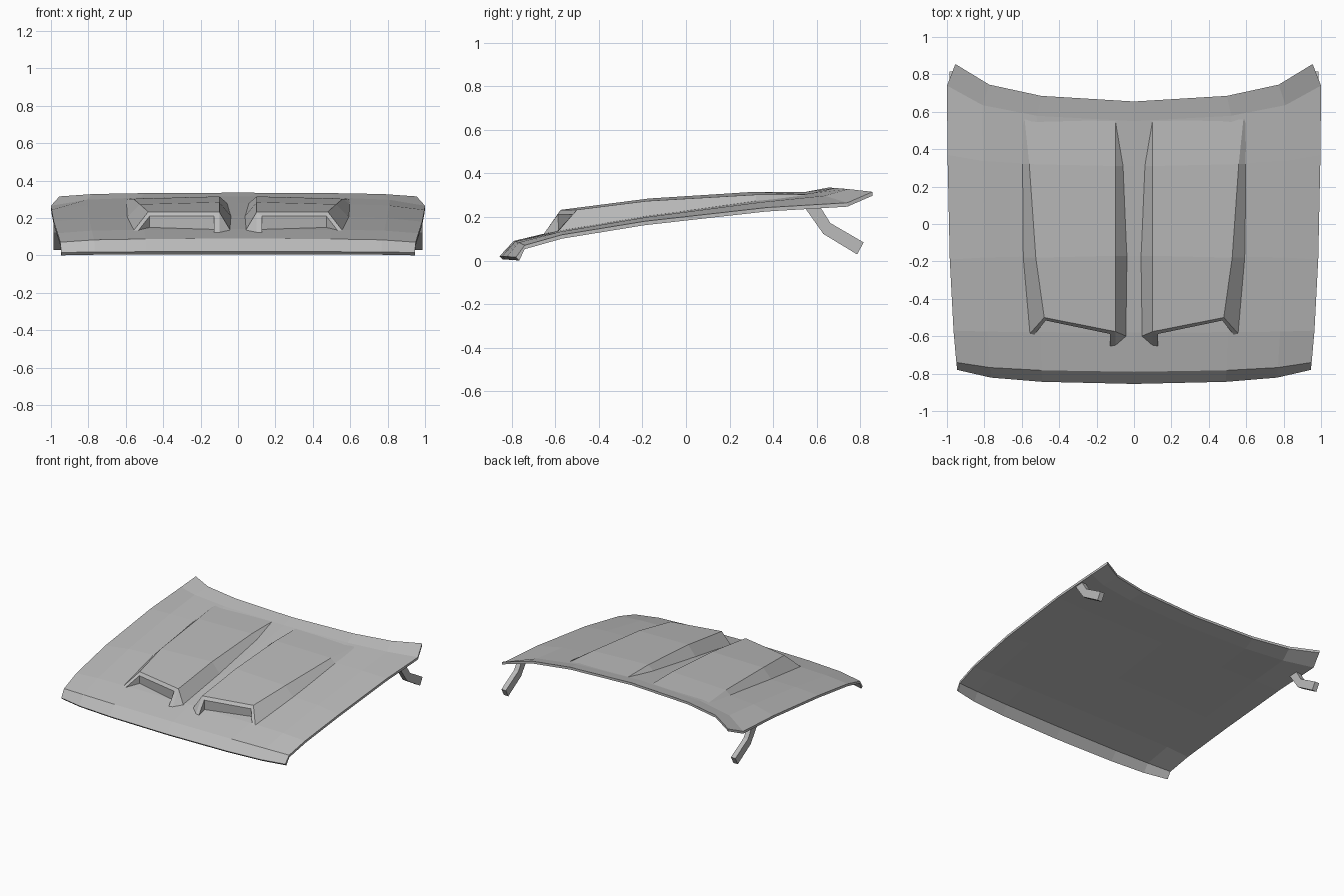
import bpy, bmesh
from mathutils import Vector
from mathutils.bvhtree import BVHTree

default_cube = bpy.data.objects.get("Cube")
if default_cube:
    bpy.data.objects.remove(default_cube, do_unlink=True)

grey = bpy.data.materials.new("primer_grey")
grey.use_nodes = True
colour = (0.5, 0.5, 0.5, 1)
grey.diffuse_color = colour
grey.node_tree.nodes["Principled BSDF"].inputs["Base Color"].default_value = colour


def finish(name, bm, mirrored=False):
    """Turn a bmesh into a named, flat shaded object."""
    mesh = bpy.data.meshes.new(name)
    bm.to_mesh(mesh)
    mesh.materials.append(grey)
    obj = bpy.data.objects.new(name, mesh)
    bpy.context.scene.collection.objects.link(obj)
    if mirrored:
        modifier = obj.modifiers.new("mirror", 'MIRROR')
        modifier.use_mirror_merge = False
    return obj


def lerp(start, end, factor):
    return start + (end - start) * factor


def bridge(bm, first, second, closed=False):
    """Quads between two equally long vertex rows."""
    count = len(first)
    for i in range(count if closed else count - 1):
        j = (i + 1) % count
        bm.faces.new((first[i], first[j], second[j], second[i]))


# Hood panel: rows as (centre y, edge y, centre z, edge z, half width)
hood_rows = [
    (-.855, -.78, .02, .015, .945),
    (-.79, -.74, .09, .07, .95),
    (-.58, -.57, .14, .118, .965),
    (-.17, -.19, .21, .18, .985),
    (.31, .37, .28, .243, .997),
    (.55, .74, .315, .265, 1),
    (.655, .855, .335, .315, .955),
]
# Columns as (share of half width, share of y sweep, share of z drop)
hood_columns = [(0, 0, 0), (.52, .15, .12), (.81, .45, .36), (1, 1, 1)]
all_columns = [(-s, sweep, drop) for s, sweep, drop in hood_columns[:0:-1]] + hood_columns


def hood_row(row):
    yc, ye, zc, ze, width = row
    return [Vector((s * width, lerp(yc, ye, sweep), lerp(zc, ze, drop)))
            for s, sweep, drop in all_columns]


grid = [hood_row(row) for row in hood_rows]
bm = bmesh.new()
upper = [[bm.verts.new(p) for p in row] for row in grid]
for first, second in zip(upper, upper[1:]):
    bridge(bm, first, second)
bm.normal_update()
skin = BVHTree.FromBMesh(bm)

lower = []
for index, row in enumerate(grid):
    shift = Vector((0, .015, -.015)) if index == 0 else Vector((0, 0, -.018))
    lower.append([bm.verts.new(p + shift) for p in row])
for first, second in zip(lower, lower[1:]):
    bridge(bm, first, second)
bridge(bm, upper[0], lower[0])
bridge(bm, upper[-1], lower[-1])
for side in (0, -1):
    bridge(bm, [r[side] for r in upper], [r[side] for r in lower])
bmesh.ops.recalc_face_normals(bm, faces=bm.faces)
finish("hood_panel", bm)


def on_skin(x, y, height=-.003):
    """Point at a height above the hood panel."""
    hit = skin.ray_cast(Vector((x, y, 1)), Vector((0, 0, -1)))[0]
    return Vector((x, y, hit.z + height))


# Raised scoops: each station runs inner foot, inner crest, outer crest, outer foot
bm = bmesh.new()
stations = [
    [on_skin(.04, -.6), on_skin(.1, -.575, .092), on_skin(.48, -.5, .082), on_skin(.56, -.59)],
    [on_skin(.035, -.17), on_skin(.1, -.17, .075), on_skin(.525, -.18, .068), on_skin(.595, -.18)],
    [on_skin(.055, .31), on_skin(.1, .31, .036), on_skin(.56, .32, .028), on_skin(.6, .32)],
    [on_skin(.095, .55), on_skin(.1, .55, .001), on_skin(.585, .56, .001), on_skin(.6, .56)],
]
rings = [[bm.verts.new(p) for p in station] for station in stations]
for first, second in zip(rings, rings[1:]):
    bridge(bm, first, second)

# Scoop mouth: cheeks, upper lip and recessed back wall
inner_foot, inner_crest, outer_crest, outer_foot = rings[0]
cheek_foot = bm.verts.new(on_skin(.098, -.65))
lip = [bm.verts.new(on_skin(.127, -.588, .074)), bm.verts.new(on_skin(.472, -.516, .062))]
sill = [bm.verts.new(on_skin(.127, -.655)), bm.verts.new(on_skin(.535, -.595))]
wall = [bm.verts.new(on_skin(.127, -.584)), bm.verts.new(on_skin(.472, -.51))]
for corners in (
    (inner_foot, inner_crest, cheek_foot),
    (inner_crest, lip[0], sill[0], cheek_foot),
    (inner_crest, outer_crest, lip[1], lip[0]),
    (outer_crest, outer_foot, sill[1], lip[1]),
    (lip[0], lip[1], wall[1], wall[0]),
    (lip[0], wall[0], sill[0]),
    (lip[1], sill[1], wall[1]),
):
    bm.faces.new(corners)
bmesh.ops.recalc_face_normals(bm, faces=bm.faces)
if sum(f.normal.z * f.calc_area() for f in bm.faces) < 0:
    bmesh.ops.reverse_faces(bm, faces=bm.faces)
finish("hood_scoops", bm, mirrored=True)

# Hinge arms: bent bars given by upper and lower (y, z) pairs
bm = bmesh.new()
sections = [((.54, .25), (.61, .255)), ((.63, .122), (.662, .172)), ((.785, .028), (.815, .083))]
bars = []
for (y0, z0), (y1, z1) in sections:
    corners = [(.95, y0, z0), (.987, y0, z0), (.987, y1, z1), (.95, y1, z1)]
    bars.append([bm.verts.new(c) for c in corners])
for first, second in zip(bars, bars[1:]):
    bridge(bm, first, second, closed=True)
bm.faces.new(bars[0])
bm.faces.new(bars[-1])
bmesh.ops.recalc_face_normals(bm, faces=bm.faces)
finish("hinge_arms", bm, mirrored=True)
